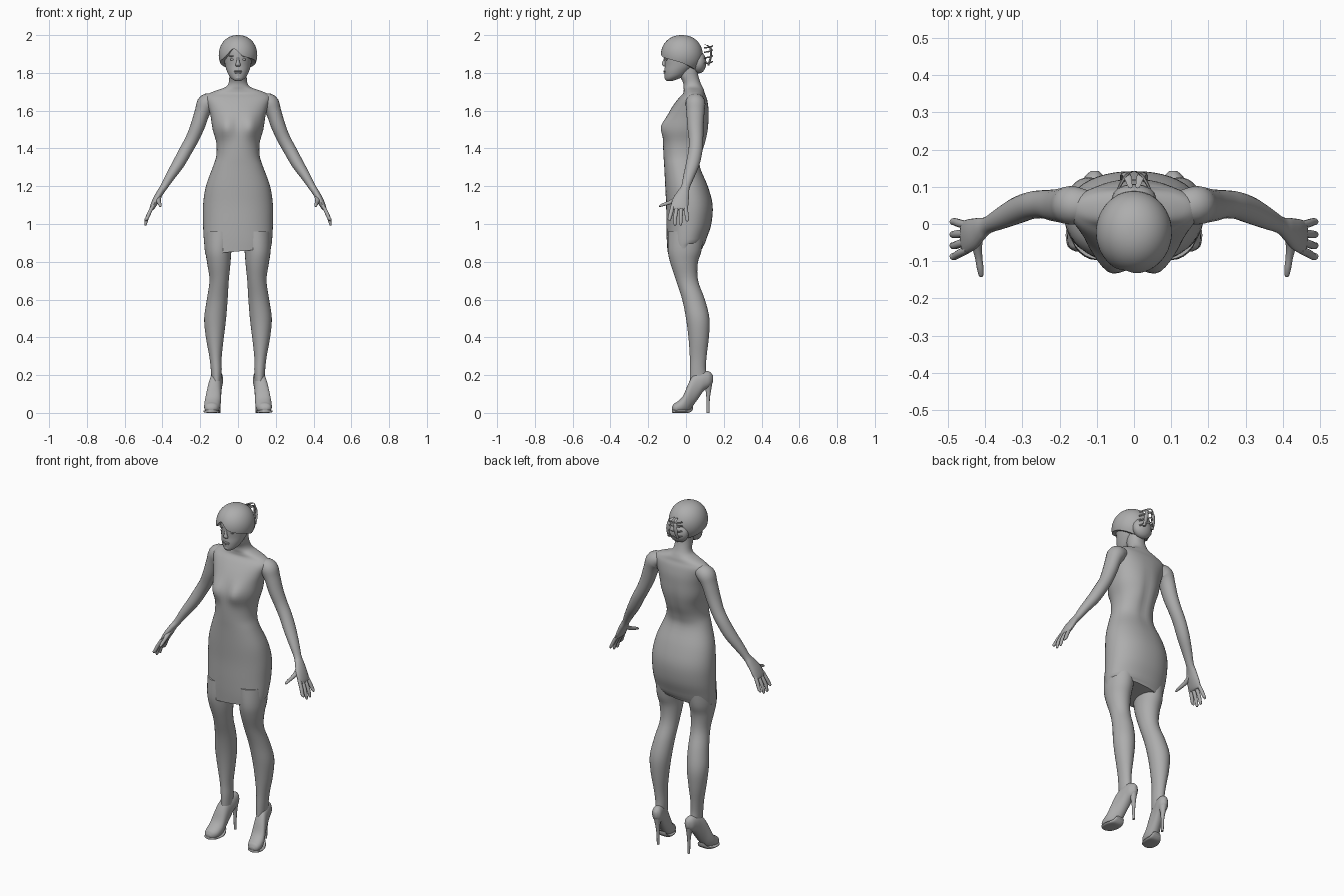
import bpy, bmesh, math
from mathutils import Vector

grey = bpy.data.materials.new("plain grey")
grey.diffuse_color = (0.42, 0.42, 0.42, 1)


def finish(name, bm):
    bmesh.ops.recalc_face_normals(bm, faces=bm.faces)
    me = bpy.data.meshes.new(name)
    bm.to_mesh(me)
    bm.free()
    me.materials.append(grey)
    ob = bpy.data.objects.new(name, me)
    bpy.context.collection.objects.link(ob)
    return ob


def smooth_path(pts, sub):
    """Catmull-Rom interpolation of tuples of any length."""
    out = []
    for i in range(len(pts) - 1):
        p0, p1 = pts[max(i - 1, 0)], pts[i]
        p2, p3 = pts[i + 1], pts[min(i + 2, len(pts) - 1)]
        for k in range(sub):
            t = k / sub
            out.append([0.5 * (2 * b + (c - a) * t + (2 * a - 5 * b + 4 * c - d) * t * t
                               + (3 * b - a - 3 * c + d) * t ** 3)
                        for a, b, c, d in zip(p0, p1, p2, p3)])
    return out + [list(pts[-1])]


def loft(name, stations, n=24, axes=None, side=1, power=2.0, sub=4, deform=None):
    """Skin ovals (x, y, z, radius_u, radius_v) along a path; axes fixes the oval plane."""
    bm = bmesh.new()
    st = smooth_path(stations, sub)
    rings = []
    for i, (x, y, z, ru, rv) in enumerate(st):
        c = Vector((x, y, z))
        if axes:
            u, v = Vector(axes[0]), Vector(axes[1])
        else:
            t = (Vector(st[min(i + 1, len(st) - 1)][:3]) - Vector(st[max(i - 1, 0)][:3])).normalized()
            u = t.cross(Vector((0, 1, 0))).normalized()
            v = u.cross(t).normalized()
        ring = []
        for k in range(n):
            a = 2 * math.pi * k / n
            ca, sa = math.cos(a), math.sin(a)
            p = c + u * ru * math.copysign(abs(ca) ** (2 / power), ca) \
                  + v * rv * math.copysign(abs(sa) ** (2 / power), sa)
            if deform:
                p = deform(p)
            ring.append(bm.verts.new((p.x * side, p.y, p.z)))
        rings.append(ring)
    for r, s in zip(rings, rings[1:]):
        for k in range(n):
            bm.faces.new((r[k], r[(k + 1) % n], s[(k + 1) % n], s[k]))
    bm.faces.new(rings[0])
    bm.faces.new(rings[-1])
    return finish(name, bm)


def ball(name, loc, size):
    bm = bmesh.new()
    bmesh.ops.create_uvsphere(bm, u_segments=16, v_segments=10, radius=1)
    for v in bm.verts:
        v.co = Vector(a * b for a, b in zip(v.co, size)) + Vector(loc)
    return finish(name, bm)


FLAT = ((1, 0, 0), (0, 1, 0))      # horizontal ovals
UPRIGHT = ((1, 0, 0), (0, 0, 1))   # ovals facing front


def span(z, half, front, back):
    return (0, (front + back) / 2, z, half, (back - front) / 2)


# torso with fitted dress, shoulders and neck
def shape_body(p):
    p = p.copy()
    if p.y < 0:  # bust
        w = math.exp(-((p.z - 1.515) / 0.055) ** 2)
        p.y -= 0.028 * w * math.exp(-((abs(p.x) - 0.065) / 0.042) ** 2)
    elif p.z < 1.65:  # shallow spine groove
        w = math.exp(-((p.z - 1.42) / 0.14) ** 2)
        p.y -= 0.008 * w * math.exp(-(p.x / 0.025) ** 2)
    if p.z < 0.9:  # slanted hem
        p.z += (0.09 * p.x + (0.02 if p.y > 0 else 0)) * min(1, (0.9 - p.z) / 0.04)
    return p


loft("torso_and_dress", [
    span(0.855, .174, -.098, .088), span(0.92, .181, -.102, .108),
    span(1.0, .185, -.104, .134), span(1.1, .185, -.105, .141),
    span(1.2, .170, -.110, .116), span(1.3, .134, -.115, .077),
    span(1.36, .115, -.119, .082), span(1.43, .115, -.121, .105),
    span(1.5, .134, -.117, .119), span(1.57, .145, -.098, .121),
    span(1.62, .158, -.073, .119), span(1.665, .172, -.040, .110),
    span(1.69, .155, -.016, .100), span(1.708, .112, -.012, .095),
    span(1.725, .066, -.013, .088), span(1.75, .049, -.016, .076),
    span(1.79, .046, -.034, .064), span(1.84, .046, -.035, .06)],
    n=48, axes=FLAT, power=2.2, deform=shape_body)

# head: jaw, cheeks and skull
loft("head", [
    (0, -.088, 1.757, .014, .014), (0, -.078, 1.766, .030, .032),
    (0, -.062, 1.783, .046, .051), (0, -.046, 1.81, .059, .068),
    (0, -.030, 1.84, .068, .082), (0, -.022, 1.88, .074, .092),
    (0, -.020, 1.93, .074, .090), (0, -.020, 1.97, .05, .06)],
    n=32, axes=FLAT)
loft("nose", [(0, -.110, 1.885, .005, .004), (0, -.115, 1.86, .008, .009),
              (0, -.115, 1.843, .014, .012), (0, -.110, 1.834, .010, .006)], n=12, axes=FLAT)
ball("upper_lip", (0, -.111, 1.809), (.021, .009, .005))
ball("lower_lip", (0, -.110, 1.800), (.018, .009, .005))
ball("chin", (0, -.094, 1.775), (.022, .020, .015))
for s in (-1, 1):
    ball("eye", (s * .030, -.102, 1.871), (.014, .007, .006))
    ball("eyebrow", (s * .031, -.103, 1.889), (.018, .007, .004))

# swept hair cap whose lower edge follows a hairline
bm = bmesh.new()
N, M = 56, 16
top = bm.verts.new((0, -.022, 2.0))
columns = []
for i in range(N):
    phi = 2 * math.pi * i / N
    cx, f = math.cos(phi), -math.sin(phi)
    if f > 0:
        edge = 1.853 + f * .032 + f * .045 * math.exp(-((.1 * cx + .025) / .035) ** 2)
    else:
        edge = 1.853 + f * .040
    limit = math.acos((edge - 1.895) / .105)
    col = []
    for j in range(1, M + 1):
        th = limit * j / M
        r = math.sin(th) ** 0.9
        col.append(bm.verts.new((.102 * cx * r, -.022 - .111 * f * r, 1.895 + .105 * math.cos(th))))
    r *= .72  # tuck the edge under
    col.append(bm.verts.new((.102 * cx * r, -.022 - .111 * f * r, edge + .004)))
    columns.append(col)
for a, b in zip(columns, columns[1:] + columns[:1]):
    bm.faces.new((top, a[0], b[0]))
    for j in range(M):
        bm.faces.new((a[j], a[j + 1], b[j + 1], b[j]))
finish("hair", bm)
ball("hair_bun", (0, .068, 1.855), (.060, .040, .058))

# claw clip: two curved bars with teeth
for s in (-1, 1):
    loft("clip_bar", [(.010, .100, 1.950, .006, .004), (.018, .128, 1.935, .011, .006),
                      (.024, .132, 1.89, .013, .006), (.028, .118, 1.84, .009, .005)],
         n=8, side=s, axes=FLAT)
    for z in (1.855, 1.885, 1.915, 1.938):
        loft("clip_tooth", [(.004, .142, z + .006, .004, .004), (.022, .130, z, .006, .005),
                            (.042, .095, z - .006, .004, .004)], n=6, side=s, sub=2, axes=UPRIGHT)


def leg_ring(z, inner, outer, front, back):
    return ((inner + outer) / 2, (front + back) / 2, z, (outer - inner) / 2, (back - front) / 2)


for s in (-1, 1):
    # leg from thigh to ankle
    loft("leg", [
        leg_ring(.96, .015, .175, -.095, .095), leg_ring(.86, .034, .173, -.096, .082),
        leg_ring(.79, .040, .163, -.082, .062), leg_ring(.7, .049, .151, -.052, .064),
        leg_ring(.6, .055, .165, -.020, .100), leg_ring(.5, .063, .179, .000, .124),
        leg_ring(.4, .075, .170, .013, .121), leg_ring(.3, .086, .152, .020, .109),
        leg_ring(.23, .086, .144, .020, .105), leg_ring(.17, .088, .140, .020, .115)],
        n=28, side=s, axes=FLAT)

    # high-heeled shoe, swept from toe to heel counter
    loft("shoe", [
        (.143, -.074, .022, .012, .008), (.142, -.064, .026, .030, .023),
        (.139, -.045, .030, .040, .030), (.135, -.015, .046, .043, .045),
        (.130, .010, .078, .040, .072), (.124, .035, .115, .036, .080),
        (.118, .065, .146, .033, .070), (.112, .095, .170, .032, .052),
        (.107, .125, .178, .027, .040), (.105, .143, .180, .010, .018)],
        n=24, side=s, axes=UPRIGHT, power=2.2)
    loft("shoe_sole", [
        (.143, -.074, .009, .014, .008), (.142, -.060, .008, .036, .008),
        (.138, -.02, .008, .045, .008), (.132, .02, .011, .036, .009),
        (.128, .038, .030, .025, .010)], n=16, side=s, axes=UPRIGHT, power=3)
    loft("stiletto_heel", [
        (.105, .112, .160, .024, .028), (.103, .118, .120, .014, .015),
        (.101, .117, .070, .009, .009), (.100, .117, .0, .007, .008)],
        n=12, side=s, axes=FLAT)

    # arm from shoulder to palm
    loft("arm", [
        (.125, .048, 1.655, .036, .042), (.165, .050, 1.640, .050, .052),
        (.188, .050, 1.595, .041, .048), (.213, .050, 1.52, .038, .043),
        (.243, .053, 1.45, .035, .038), (.276, .050, 1.39, .034, .037),
        (.315, .036, 1.32, .032, .036), (.360, .014, 1.25, .025, .029),
        (.393, -.003, 1.195, .019, .023), (.413, -.014, 1.165, .018, .032),
        (.435, -.028, 1.125, .018, .043), (.455, -.036, 1.085, .013, .045),
        (.460, -.037, 1.075, .006, .038)],
        n=20, side=s)

    # four fingers and a thumb
    for y0, y1, tip in ((-.070, -.087, 1.015), (-.048, -.058, .992),
                        (-.025, -.028, .993), (-.003, .006, 1.012)):
        loft("finger", [
            (.448, y0, 1.100, .009, .010), (.468, (y0 + y1) / 2, 1.062, .010, .011),
            (.482, y1, 1.030, .009, .010), (.489, y1, tip + .008, .007, .008),
            (.490, y1, tip, .003, .003)], n=10, side=s)
    loft("thumb", [
        (.415, -.025, 1.155, .012, .016), (.421, -.060, 1.128, .013, .014),
        (.417, -.092, 1.112, .010, .011), (.413, -.120, 1.103, .009, .009),
        (.411, -.138, 1.096, .006, .006), (.411, -.143, 1.094, .002, .002)],
        n=10, side=s, axes=UPRIGHT)

# smooth shading with crisp edges kept
for ob in bpy.context.scene.objects:
    ob.select_set(True)
    bpy.context.view_layer.objects.active = ob
bpy.ops.object.shade_smooth_by_angle(angle=math.radians(45))
